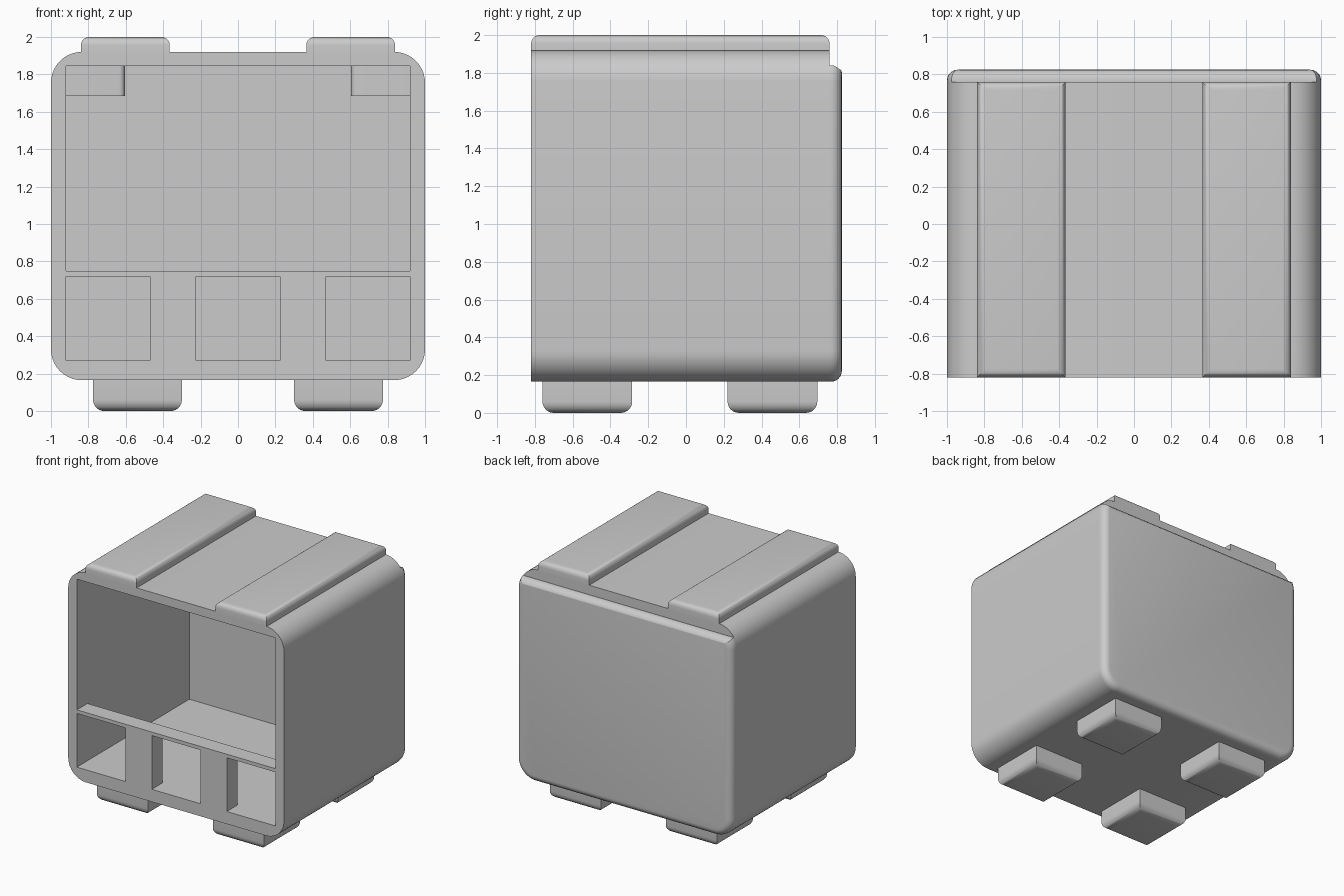
import bpy, bmesh, math

cube = bpy.data.objects.get("Cube")
if cube:
    bpy.data.objects.remove(cube, do_unlink=True)

grey = bpy.data.materials.new("plain grey")
grey.use_nodes = True
COLOUR = (0.6, 0.6, 0.6, 1)
grey.diffuse_color = COLOUR
grey.node_tree.nodes["Principled BSDF"].inputs["Base Color"].default_value = COLOUR

WALL, FRONT, BACK = 0.92, -0.82, 0.76
BASE, ROOF, RADIUS = 0.165, 1.92, 0.165


def add_object(name, bm, smooth=True):
    bmesh.ops.recalc_face_normals(bm, faces=bm.faces)
    mesh = bpy.data.meshes.new(name)
    bm.to_mesh(mesh)
    bm.free()
    obj = bpy.data.objects.new(name, mesh)
    bpy.context.collection.objects.link(obj)
    mesh.materials.append(grey)
    if smooth:
        shade(obj)
    return obj


def shade(obj):
    bpy.ops.object.select_all(action="DESELECT")
    obj.select_set(True)
    bpy.context.view_layer.objects.active = obj
    bpy.ops.object.shade_smooth_by_angle(angle=math.radians(32))


def box(name, x, y, z, rounded=None, radius=0.05):
    """Box from ranges; edges picked by the rounded test are bevelled."""
    bm = bmesh.new()
    bmesh.ops.create_cube(bm, size=1)
    for v in bm.verts:
        v.co = [r[0] if c < 0 else r[1] for c, r in zip(v.co, (x, y, z))]
    if rounded:
        edges = [e for e in bm.edges if all(rounded(v.co) for v in e.verts)]
        bmesh.ops.bevel(bm, geom=edges, offset=radius, segments=6,
                        profile=0.5, affect="EDGES")
    return add_object(name, bm)


def outline(steps=10):
    """Rounded square cross-section of the case."""
    points = []
    cx = 1 - RADIUS
    corners = ((cx, ROOF - RADIUS), (-cx, ROOF - RADIUS),
               (-cx, BASE + RADIUS), (cx, BASE + RADIUS))
    for i, (px, pz) in enumerate(corners):
        for s in range(steps + 1):
            a = math.pi / 2 * (i + s / steps)
            points.append((px + RADIUS * math.cos(a), pz + RADIUS * math.sin(a)))
    return points


def extrude_outline(y0, y1):
    bm = bmesh.new()
    face = bm.faces.new([bm.verts.new((x, y0, z)) for x, z in outline()])
    ext = bmesh.ops.extrude_face_region(bm, geom=[face])
    for v in ext["geom"]:
        if isinstance(v, bmesh.types.BMVert):
            v.co.y = y1
    bmesh.ops.recalc_face_normals(bm, faces=bm.faces)
    return bm


# Hollow case with one large and three small openings in its front
case = add_object("case", extrude_outline(FRONT, BACK), smooth=False)
cutters = [
    box("cavity_cutter", (-WALL, WALL), (-0.68, 0.67), (0.27, 1.845)),
    box("large_opening_cutter", (-WALL, WALL), (-1, -0.5), (0.75, 1.845)),
]
for cx in (-0.695, 0, 0.695):
    cutters.append(box("small_opening_cutter", (cx - 0.225, cx + 0.225),
                       (-1, -0.5), (0.27, 0.72)))
bpy.context.view_layer.objects.active = case
for cutter in cutters:
    mod = case.modifiers.new("cut", "BOOLEAN")
    mod.operation, mod.solver, mod.object = "DIFFERENCE", "EXACT", cutter
    bpy.ops.object.modifier_apply(modifier=mod.name)
for cutter in cutters:
    bpy.data.objects.remove(cutter, do_unlink=True)
shade(case)

# Back panel: same outline, lower top edge, rounded rear rim
bm = extrude_outline(BACK, 0.825)
cut = bmesh.ops.bisect_plane(bm, geom=bm.verts[:] + bm.edges[:] + bm.faces[:],
                             plane_co=(0, 0, 1.84), plane_no=(0, 0, 1),
                             clear_outer=True)
bmesh.ops.holes_fill(bm, edges=[e for e in bm.edges if e.is_boundary])
rim = [e for e in bm.edges if all(v.co.y > 0.8 for v in e.verts)]
bmesh.ops.bevel(bm, geom=rim, offset=0.058, segments=6, profile=0.5,
                affect="EDGES")
add_object("back_panel", bm)

for side, sx in (("right", -1), ("left", 1)):
    def span(a, b):
        return tuple(sorted((sx * a, sx * b)))

    # Roof strips
    box(side + "_roof_strip", span(0.365, 0.84), (FRONT, BACK), (ROOF - 0.02, 2),
        lambda c: c.z > 1.99, 0.045)
    # Feet
    for end, y in (("front", (-0.76, -0.285)), ("rear", (0.22, 0.695))):
        box(end + "_" + side + "_foot", span(0.3, 0.775), y, (0, BASE + 0.02),
            lambda c: c.z < 0.01, 0.06)
    # Blocks in the upper rear corners of the cavity
    box(side + "_corner_block", span(0.605, WALL), (0.36, 0.67), (1.685, 1.845),
        lambda c: abs(c.x) < 0.7 and c.y < 0.5, 0.03)
